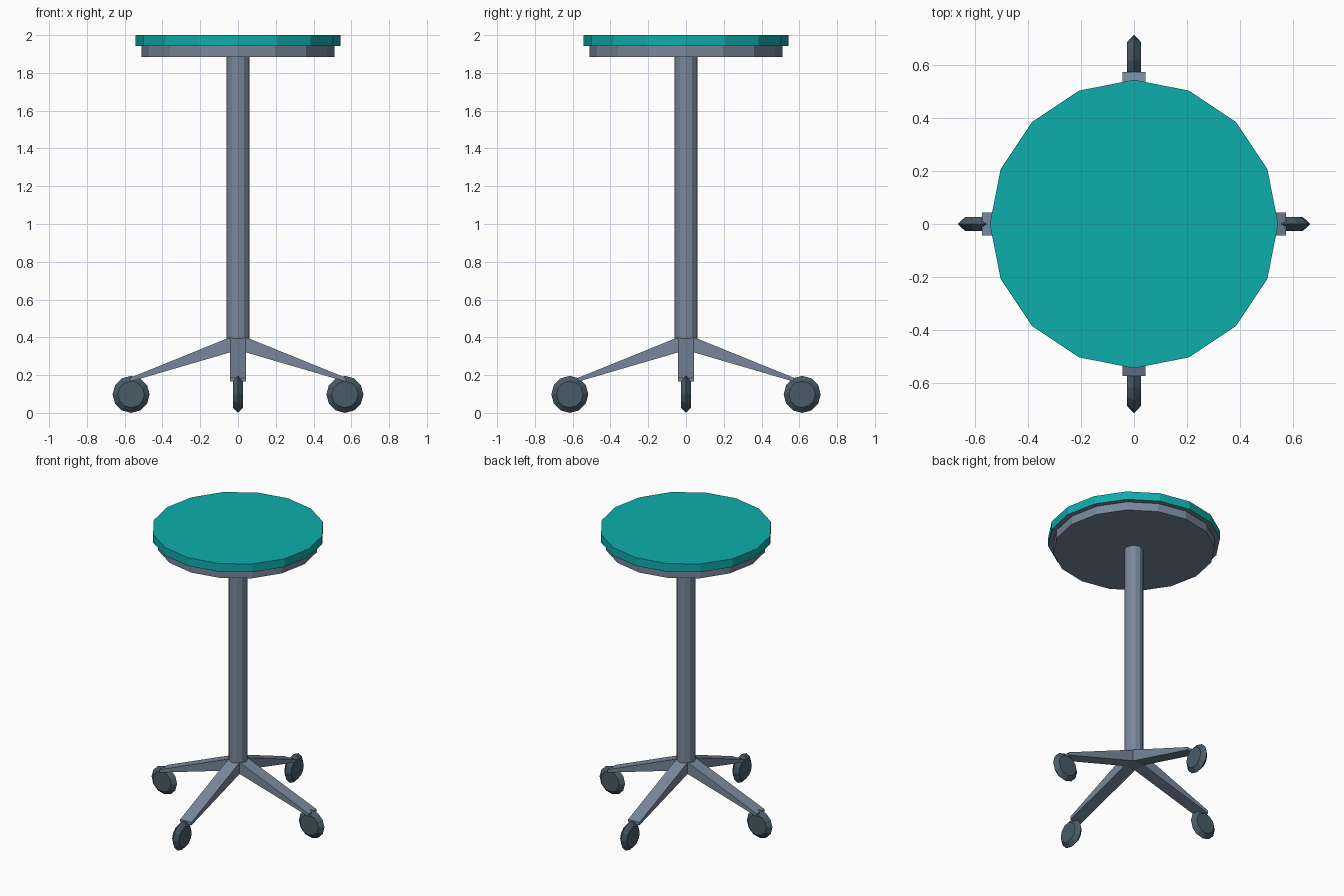
import bpy, bmesh, math
from mathutils import Matrix

cube = bpy.data.objects.get("Cube")
if cube:
    bpy.data.objects.remove(cube, do_unlink=True)


def material(name, rgb):
    m = bpy.data.materials.new(name)
    m.use_nodes = True
    m.diffuse_color = (*rgb, 1)
    m.node_tree.nodes["Principled BSDF"].inputs["Base Color"].default_value = (*rgb, 1)
    return m


teal = material("teal", (0.004, 0.42, 0.41))
metal = material("grey metal", (0.19, 0.245, 0.335))
rubber = material("dark rubber", (0.065, 0.105, 0.135))


def finish(name, bm, *mats):
    bmesh.ops.recalc_face_normals(bm, faces=bm.faces)
    mesh = bpy.data.meshes.new(name)
    bm.to_mesh(mesh)
    bm.free()
    for m in mats:
        mesh.materials.append(m)
    obj = bpy.data.objects.new(name, mesh)
    bpy.context.collection.objects.link(obj)
    return obj


def lathe(profile, sides):
    """Closed solid from rings of (radius, height) around z."""
    bm = bmesh.new()
    rings = []
    for r, z in profile:
        angles = [math.tau * i / sides for i in range(sides)]
        rings.append([bm.verts.new((r * math.cos(a), r * math.sin(a), z)) for a in angles])
    for low, high in zip(rings, rings[1:]):
        for i in range(sides):
            j = (i + 1) % sides
            bm.faces.new((low[i], low[j], high[j], high[i]))
    bm.faces.new(rings[0])
    bm.faces.new(rings[-1])
    return bm


# Seat cushion, with a grey underside
bm = lathe([(0.543, 1.943), (0.543, 2.0)], 16)
bm.normal_update()
for f in bm.faces:
    if f.calc_center_median().z < 1.95:
        f.material_index = 1
finish("seat_cushion", bm, teal, metal)

# Plate under the cushion, and the post
finish("seat_plate", lathe([(0.51, 1.885), (0.51, 1.943)], 16), metal)
finish("post", lathe([(0.061, 0.39), (0.061, 1.885)], 12), metal)

# Base: a hub block whose four sides are drawn out into tapering legs
HALF, LOW, HIGH, REACH = 0.043, 0.32, 0.4, 0.573
bm = bmesh.new()
bmesh.ops.create_cube(bm, size=1, matrix=Matrix.Translation((0, 0, (LOW + HIGH) / 2))
                      @ Matrix.Diagonal((2 * HALF, 2 * HALF, HIGH - LOW, 1)))
bm.normal_update()
for face in [f for f in bm.faces if abs(f.normal.z) < 0.5]:
    out = face.normal.copy()
    tip = bmesh.ops.extrude_discrete_faces(bm, faces=[face])["faces"][0]
    for v in tip.verts:
        v.co += out * (REACH - HALF)
        v.co.z = 0.185 if v.co.z > 0.36 else 0.165
finish("leg_base", bm, metal)

# Wheels: discs with a pointed rim, standing in line with the legs
for name, turn, distance in (("left", 0, 0.566), ("back", 90, 0.615),
                             ("right", 180, 0.566), ("front", 270, 0.615)):
    bm = lathe([(0.07, -0.026), (0.098, 0), (0.07, 0.026)], 12)
    place = (Matrix.Rotation(math.radians(turn), 4, "Z")
             @ Matrix.Translation((distance, 0, 0.098))
             @ Matrix.Rotation(math.pi / 2, 4, "X"))
    bmesh.ops.transform(bm, matrix=place, verts=bm.verts)
    finish(name + "_wheel", bm, rubber)
